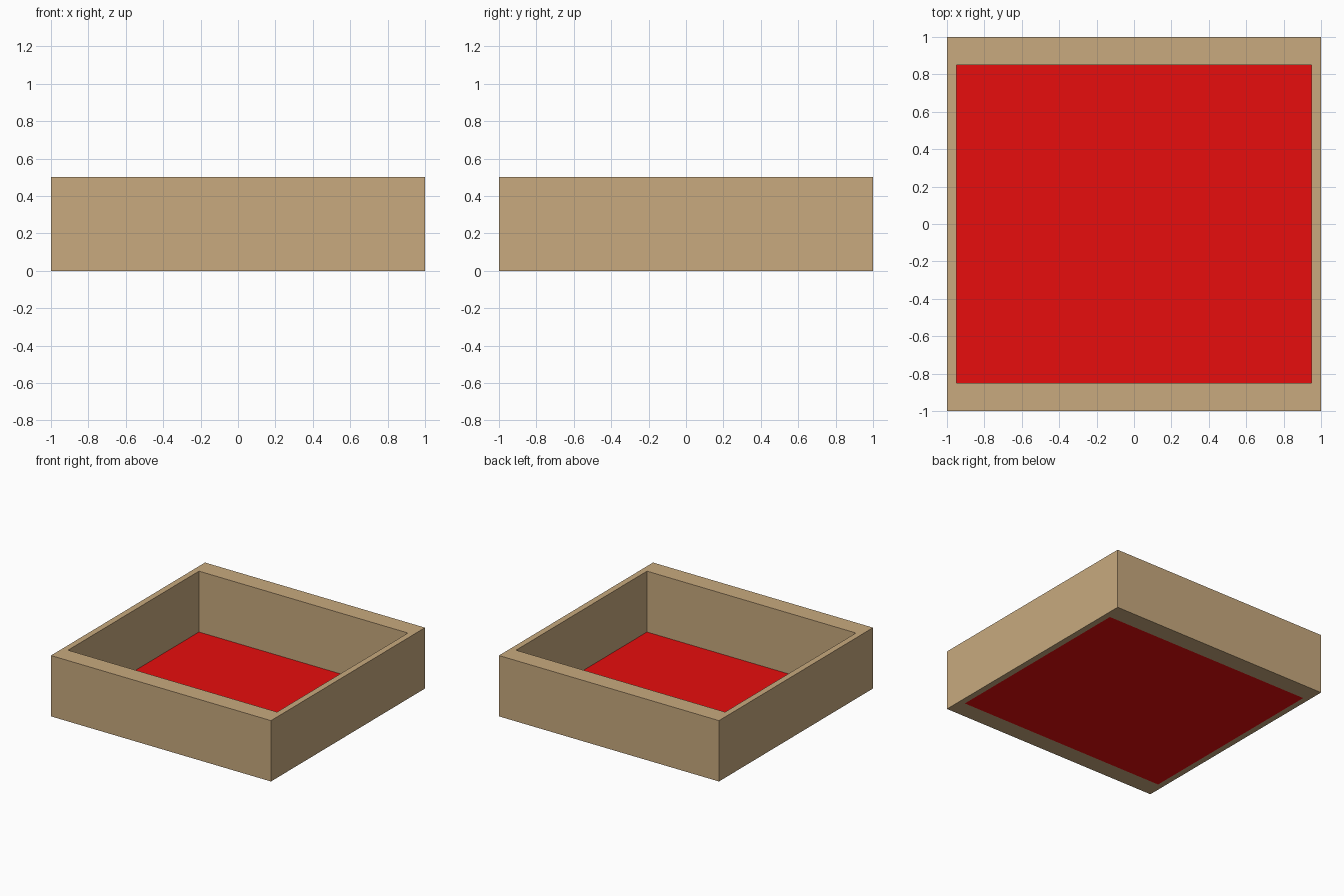
import bpy, bmesh

if "Cube" in bpy.data.objects:
    bpy.data.objects.remove(bpy.data.objects["Cube"])


def material(name, color):
    mat = bpy.data.materials.new(name)
    mat.diffuse_color = (*color, 1.0)
    mat.use_nodes = True
    mat.node_tree.nodes["Principled BSDF"].inputs["Base Color"].default_value = mat.diffuse_color
    return mat


def add_object(name, bm, mat):
    mesh = bpy.data.meshes.new(name)
    bm.to_mesh(mesh)
    bm.free()
    mesh.materials.append(mat)
    obj = bpy.data.objects.new(name, mesh)
    bpy.context.collection.objects.link(obj)
    return obj


def ring(bm, hx, hy, z):
    return [bm.verts.new((sx * hx, sy * hy, z))
            for sx, sy in ((-1, -1), (1, -1), (1, 1), (-1, 1))]


HEIGHT = 0.5
INNER = (0.95, 0.85)
wood = material("wood", (0.58, 0.40, 0.21))
red = material("red", (0.8, 0.004, 0.004))

# Open rectangular frame: outer bottom, outer top, inner top, inner bottom
bm = bmesh.new()
rings = [ring(bm, 1, 1, 0), ring(bm, 1, 1, HEIGHT),
         ring(bm, *INNER, HEIGHT), ring(bm, *INNER, 0)]
for k in range(4):
    a, b = rings[k], rings[(k + 1) % 4]
    for i in range(4):
        j = (i + 1) % 4
        bm.faces.new((a[i], a[j], b[j], b[i]))
bmesh.ops.recalc_face_normals(bm, faces=bm.faces[:])
add_object("tray_frame", bm, wood)

# Red floor sheet, flush with the underside
bm = bmesh.new()
bm.faces.new(ring(bm, *INNER, 0))
add_object("tray_floor", bm, red)
